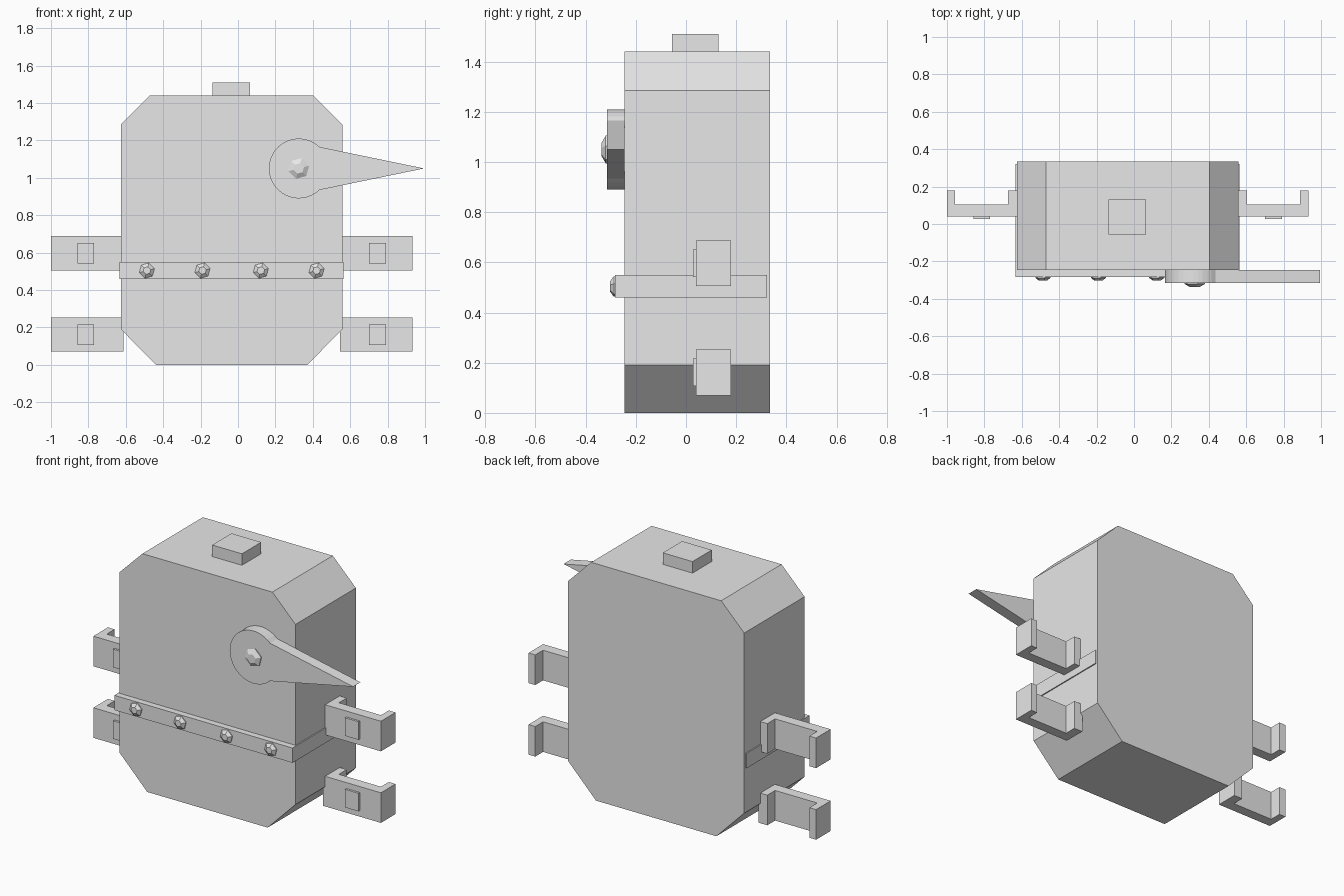
import bpy, math
from mathutils import Vector

cube = bpy.data.objects.get("Cube")
if cube:
    bpy.data.objects.remove(cube, do_unlink=True)

grey = bpy.data.materials.new("plain grey")
grey.use_nodes = True
grey.diffuse_color = (0.8, 0.8, 0.8, 1)
grey.node_tree.nodes["Principled BSDF"].inputs["Base Color"].default_value = (0.8, 0.8, 0.8, 1)

CENTRE = -0.034   # mirror line of the case
FRONT, BACK = -0.245, 0.335


def loft(name, rings):
    """Join equal-length rings of points into a closed solid."""
    n = len(rings[0])
    verts = [p for ring in rings for p in ring]
    faces = [tuple(range(n)), tuple(range(len(verts) - 1, len(verts) - n - 1, -1))]
    for r in range(len(rings) - 1):
        for i in range(n):
            j = (i + 1) % n
            faces.append((r * n + i, (r + 1) * n + i, (r + 1) * n + j, r * n + j))
    mesh = bpy.data.meshes.new(name)
    mesh.from_pydata(verts, [], faces)
    mesh.materials.append(grey)
    obj = bpy.data.objects.new(name, mesh)
    bpy.context.collection.objects.link(obj)
    return obj


def front_prism(name, outline, y0, y1):
    """Extrude an anticlockwise x-z outline along y."""
    return loft(name, [[(x, y, z) for x, z in outline] for y in (y0, y1)])


def top_prism(name, outline, z0, z1):
    """Extrude a clockwise x-y outline along z."""
    return loft(name, [[(x, y, z) for x, y in outline] for z in (z0, z1)])


def box(name, x0, x1, y0, y1, z0, z1):
    return front_prism(name, [(x0, z0), (x1, z0), (x1, z1), (x0, z1)], y0, y1)


def bolt(name, x, z, y, radius, height):
    """Six-sided tapered bolt head facing the front."""
    def ring(r, yy):
        return [(x + r * math.cos(math.radians(a + 15)), yy,
                 z + r * math.sin(math.radians(a + 15))) for a in range(0, 360, 60)]
    return loft(name, [ring(radius * 0.5, y - height), ring(radius, y - height * 0.25),
                       ring(radius, y + 0.01)])


# Case with four chamfered corners
half = [(0.405, 0), (0.592, 0.19), (0.592, 1.285), (0.437, 1.44)]
outline = [(CENTRE + x, z) for x, z in half] + [(CENTRE - x, z) for x, z in reversed(half)]
front_prism("case", outline, FRONT, BACK)

# Cap on top
box("top_cap", -0.135, 0.065, -0.055, 0.13, 1.43, 1.51)

# Band around the case with its bolts
box("band", CENTRE - 0.599, CENTRE + 0.599, -0.283, 0.322, 0.46, 0.55)
for i, x in enumerate((-0.487, -0.19, 0.122, 0.42)):
    bolt(f"band_bolt_{i + 1}", x, 0.504, -0.283, 0.042, 0.02)

# Pointer: round hub drawn out to a sharp tip
hub = Vector((0.325, 1.05))
arc = [math.radians(46 + (360 - 92) * i / 28) for i in range(29)]
pointer = [(hub.x + 0.16 * math.cos(a), hub.y + 0.16 * math.sin(a)) for a in arc]
front_prism("pointer", pointer + [(0.995, hub.y)], -0.315, FRONT)
bolt("pointer_bolt", hub.x, hub.y, -0.315, 0.057, 0.021)

# U-shaped side brackets, two on each side, each with a small front plate
profile = [(0.579, 0.04), (0.579, 0.18), (0.639, 0.18), (0.639, 0.105),
           (0.922, 0.105), (0.922, 0.18), (0.967, 0.18), (0.967, 0.04)]
for side, sign in (("left", 1), ("right", -1)):
    for level, z in (("lower", 0.07), ("upper", 0.505)):
        pts = [(CENTRE + sign * x, y) for x, y in profile]
        top_prism(f"{level}_{side}_bracket", pts[::sign], z, z + 0.183)
        mid = CENTRE + sign * 0.78
        box(f"{level}_{side}_bracket_plate", mid - 0.045, mid + 0.045,
            0.027, 0.041, z + 0.037, z + 0.147)

# Make every surface face outwards
import bmesh
for obj in bpy.context.collection.objects:
    if obj.type == 'MESH' and obj.data.materials and obj.data.materials[0] == grey:
        bm = bmesh.new()
        bm.from_mesh(obj.data)
        bmesh.ops.recalc_face_normals(bm, faces=bm.faces)
        bm.to_mesh(obj.data)
        bm.free()
